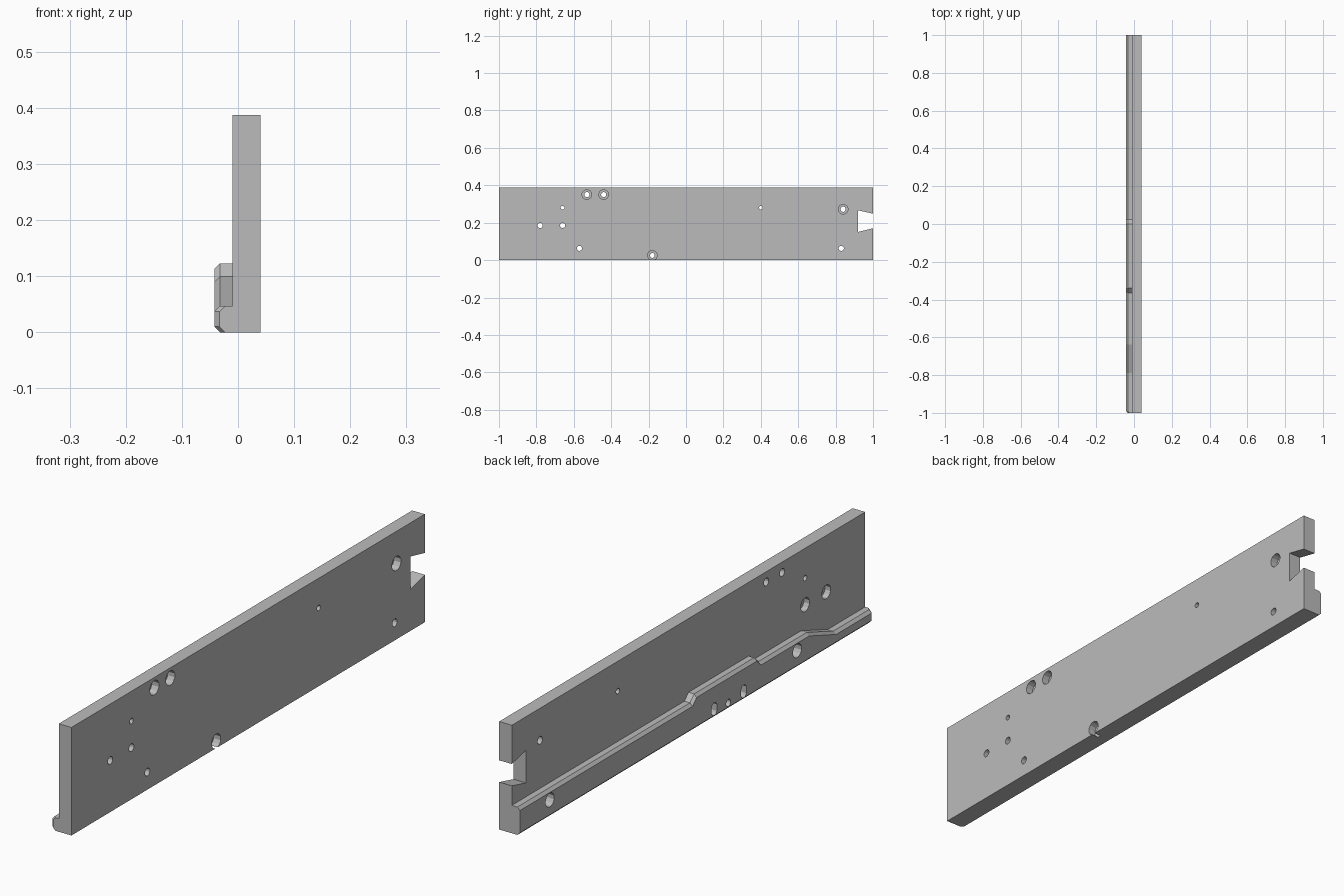
import bpy, bmesh
from math import cos, sin, tau

cube = bpy.data.objects.get("Cube")
if cube:
    bpy.data.objects.remove(cube, do_unlink=True)

grey = bpy.data.materials.new("plain_grey")
grey.use_nodes = True
grey.diffuse_color = (0.5, 0.5, 0.5, 1)
grey.node_tree.nodes["Principled BSDF"].inputs["Base Color"].default_value = (0.5, 0.5, 0.5, 1)


def finish(bm, name):
    bmesh.ops.recalc_face_normals(bm, faces=bm.faces[:])
    mesh = bpy.data.meshes.new(name)
    bm.to_mesh(mesh)
    bm.free()
    mesh.materials.append(grey)
    obj = bpy.data.objects.new(name, mesh)
    bpy.context.collection.objects.link(obj)
    return obj


def loft(bm, rings):
    """Skin closed rings of points and cap both ends."""
    loops = [[bm.verts.new(p) for p in ring] for ring in rings]
    n = len(loops[0])
    for a, b in zip(loops, loops[1:]):
        for i in range(n):
            j = (i + 1) % n
            bm.faces.new((a[i], a[j], b[j], b[i]))
    bm.faces.new(loops[0])
    bm.faces.new(loops[-1])


def prism(bm, outline, x0, x1):
    loft(bm, [[(x, y, z) for y, z in outline] for x in (x0, x1)])


def rounded(y, z, r, stretch=0.0, sides=12):
    """Circle, or an upright slot when stretched."""
    pts = []
    for i in range(sides):
        a = tau * (i + 0.5) / sides
        pts.append((y + r * cos(a), z + r * sin(a) + (stretch if sin(a) > 0 else -stretch)))
    return pts


# Plate with a chamfered rail of changing height along its lower edge
BACK, FACE, RAIL, TOP, CH = 0.04, -0.01, -0.042, 0.387, 0.01


def section(y, h, shift=0.0):
    out = RAIL + shift
    pts = [(BACK, 0), (out + CH, 0), (out, CH), (out, h - CH), (out + CH, h),
           (FACE, h), (FACE, TOP), (BACK, TOP)]
    return [(x, y, z) for x, z in pts]


bm = bmesh.new()
loft(bm, [section(-1, 0.047, 0.009), section(-0.99, 0.047), section(-0.79, 0.047),
          section(-0.637, 0.1), section(-0.365, 0.1), section(-0.34, 0.123),
          section(0, 0.123), section(0.023, 0.1), section(1, 0.1)])
plate = finish(bm, "railed_plate")

# Through holes: y, z, radius
bm = bmesh.new()
for y, z, r in [(-0.53, 0.35, 0.014), (-0.44, 0.35, 0.014), (0.84, 0.272, 0.014),
                (-0.18, 0.025, 0.013), (-0.78, 0.185, 0.014), (-0.66, 0.185, 0.014),
                (-0.57, 0.063, 0.014), (0.83, 0.063, 0.014),
                (-0.66, 0.28, 0.01), (0.4, 0.28, 0.01)]:
    prism(bm, rounded(y, z, r), -0.1, 0.1)
holes = finish(bm, "hole_cutter")

# Counterbores on both sides, blind slots and the dovetail end notch
bm = bmesh.new()
for y, z in [(-0.53, 0.35), (-0.44, 0.35), (0.84, 0.272), (-0.18, 0.025)]:
    prism(bm, rounded(y, z, 0.026), 0.012, 0.1)
for y, z in [(-0.78, 0.185), (-0.66, 0.185), (-0.57, 0.063), (0.83, 0.063)]:
    prism(bm, rounded(y, z, 0.025), -0.1, 0.012)
for y in (-0.1, -0.267):
    prism(bm, rounded(y, 0.033, 0.015, 0.008), -0.1, -0.015)
prism(bm, [(0.92, 0.15), (1.08, 0.19), (1.08, 0.23), (0.92, 0.266)], -0.1, 0.1)
bores = finish(bm, "bore_cutter")

# Cut everything out of the plate
bpy.context.view_layer.objects.active = plate
for cutter in (holes, bores):
    mod = plate.modifiers.new(cutter.name, "BOOLEAN")
    mod.operation = "DIFFERENCE"
    mod.solver = "EXACT"
    mod.object = cutter
    bpy.ops.object.modifier_apply(modifier=mod.name)
    bpy.data.objects.remove(cutter, do_unlink=True)
